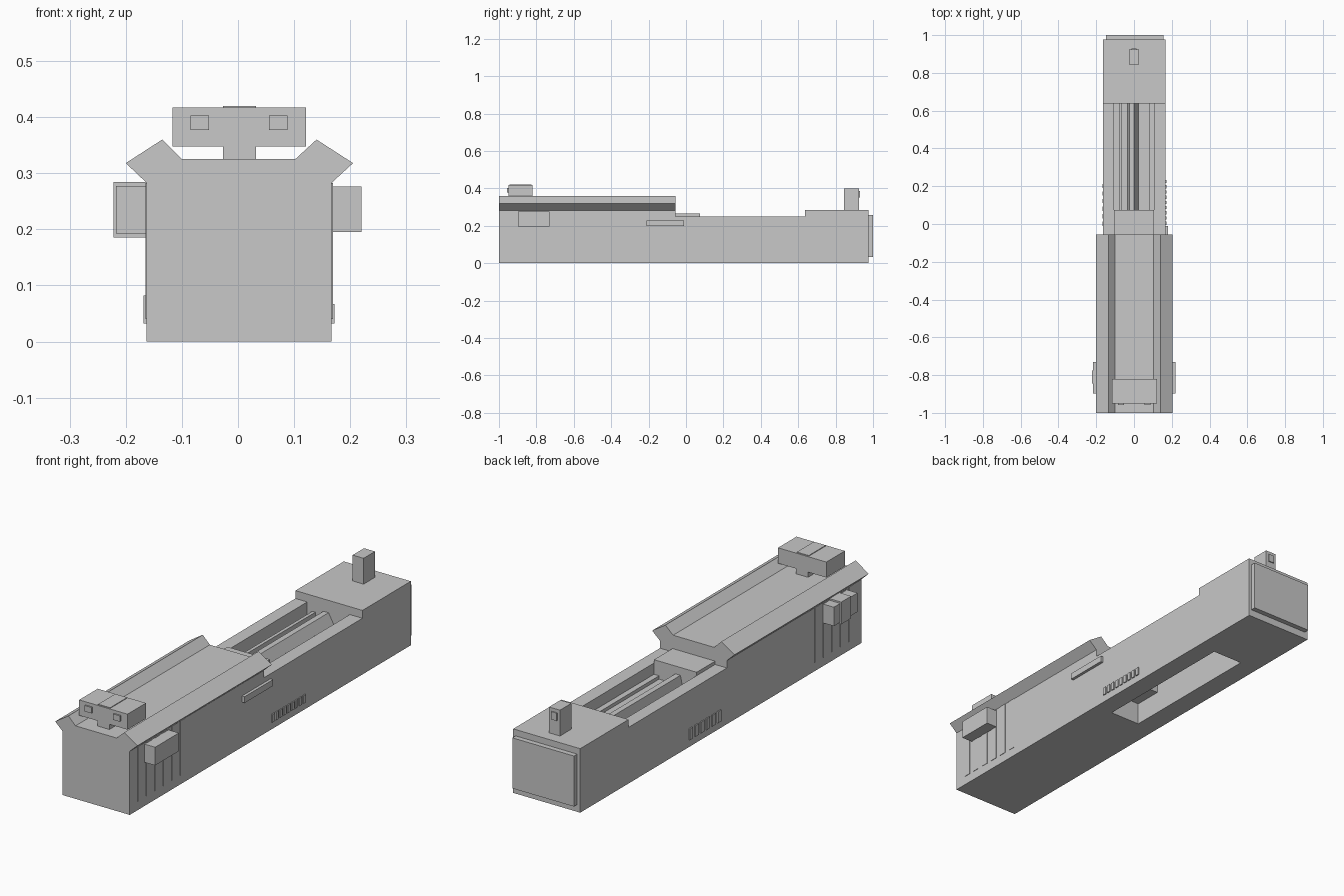
import bpy

grey = bpy.data.materials.new("plain grey")
grey.diffuse_color = (0.58, 0.58, 0.58, 1)


def make(name, verts, faces):
    mesh = bpy.data.meshes.new(name)
    mesh.from_pydata(verts, [], faces)
    mesh.update()
    mesh.materials.append(grey)
    ob = bpy.data.objects.new(name, mesh)
    bpy.context.collection.objects.link(ob)
    return ob


def extrude(name, pts, y0, y1):
    """Extrude an anticlockwise x-z profile (seen from the front) along y."""
    n = len(pts)
    verts = [(x, y0, z) for x, z in pts] + [(x, y1, z) for x, z in pts]
    faces = [tuple(range(n)), tuple(range(2 * n - 1, n - 1, -1))]
    faces += [(i, i + n, (i + 1) % n + n, (i + 1) % n) for i in range(n)]
    return make(name, verts, faces)


def box(name, x0, x1, y0, y1, z0, z1):
    return extrude(name, [(x0, z0), (x1, z0), (x1, z1), (x0, z1)], y0, y1)


L, R = -0.163, 0.167

# Front body with flared wings along its top edges
extrude("front_body", [(L, 0), (R, 0), (R, 0.283), (0.205, 0.318), (0.14, 0.36),
                       (0.102, 0.325), (-0.1, 0.325), (-0.135, 0.36),
                       (-0.2, 0.318), (L, 0.283)], -1, -0.055)

# Middle body: open slot above, rectangular well below
extrude("middle_body", [(L, 0), (-0.07, 0), (-0.07, 0.16), (0.08, 0.16), (0.08, 0),
                        (R, 0), (R, 0.25), (0.105, 0.25), (0.105, 0.185),
                        (-0.105, 0.185), (-0.105, 0.25), (L, 0.25)], -0.055, 0.637)

# Rear body and end plate
box("rear_body", L, R, 0.637, 0.977, 0, 0.285)
box("end_plate", -0.148, 0.155, 0.977, 1, 0.032, 0.257)

# Block at the front of the slot, showing in the well below
box("slot_block", -0.105, 0.105, -0.055, 0.075, 0.185, 0.265)
box("well_block", -0.07, 0.08, -0.055, 0.075, 0.1, 0.16)

# Bars lying in the slot
extrude("wide_bar", [(-0.035, 0.185), (0.025, 0.185), (0, 0.23), (-0.025, 0.23)], 0.075, 0.637)
box("narrow_bar", -0.08, -0.065, 0.075, 0.637, 0.185, 0.215)
box("side_ledge", 0.08, 0.105, 0.075, 0.637, 0.185, 0.2)

# Front head with neck, centre band and two windows
box("head_neck", -0.027, 0.032, -0.95, -0.82, 0.325, 0.348)
box("head", -0.117, 0.121, -0.95, -0.82, 0.348, 0.417)
box("head_band", -0.027, 0.032, -0.945, -0.825, 0.417, 0.42)
for side, x in (("left", -0.085), ("right", 0.055)):
    box(side + "_window", x, x + 0.033, -0.957, -0.95, 0.377, 0.403)

# Rear post with a small plate
box("rear_post", -0.027, 0.027, 0.845, 0.925, 0.285, 0.4)
box("post_plate", -0.014, 0.014, 0.925, 0.93, 0.35, 0.385)

# Side boxes, the left one with a raised band
box("right_side_box", R, 0.22, -0.897, -0.73, 0.195, 0.276)
box("left_side_box", -0.217, L, -0.897, -0.73, 0.193, 0.277)
box("left_box_band", -0.222, L, -0.845, -0.775, 0.185, 0.284)

# Side lever
box("side_lever", R, 0.18, -0.21, -0.01, 0.2, 0.228)

# Vent slats
for i in range(9):
    y = -0.004 + i * 0.0275
    box("right_vent_slat", R, 0.172, y, y + 0.017, 0.032, 0.067)
for i in range(6):
    y = -0.01 + i * 0.04
    box("left_vent_slat", -0.168, L, y, y + 0.023, 0.032, 0.082)

# Thin upright ribs on both sides of the front
for i in range(6):
    y = -0.945 + i * 0.06
    box("right_rib", R, R + 0.002, y, y + 0.035, 0.04, 0.283)
    box("left_rib", L - 0.002, L, y, y + 0.035, 0.04, 0.283)
